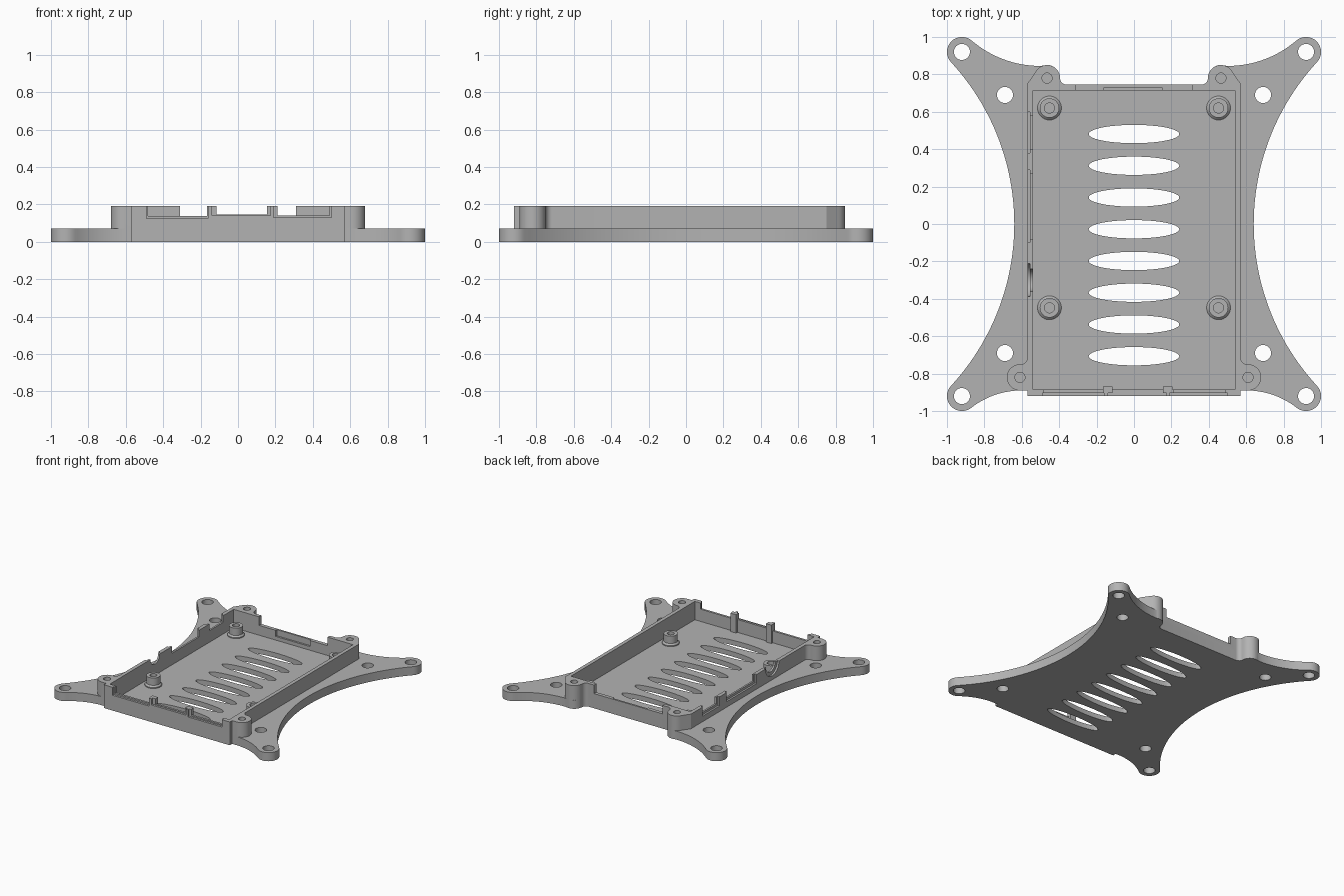
import bpy, bmesh
from math import cos, sin, radians, degrees, atan2, hypot, pi

if "Cube" in bpy.data.objects:
    bpy.data.objects.remove(bpy.data.objects["Cube"], do_unlink=True)

grey = bpy.data.materials.new("plain grey")
grey.use_nodes = True
grey.diffuse_color = (0.45, 0.45, 0.45, 1)
grey.node_tree.nodes["Principled BSDF"].inputs["Base Color"].default_value = grey.diffuse_color

PLATE, TOP, FLOOR = 0.07, 0.19, 0.04


def arc(cx, cy, rx, a0, a1, n=16, ry=None):
    ry = rx if ry is None else ry
    angles = [radians(a0 + (a1 - a0) * i / n) for i in range(n + 1)]
    return [(cx + rx * cos(a), cy + ry * sin(a)) for a in angles]


def circle(cx, cy, rx, n=32, ry=None):
    return arc(cx, cy, rx, 0, 360, n, ry)[:-1]


def mirrored(half):
    return half + [(-x, y) for x, y in reversed(half)]


def finish(bm, name):
    bmesh.ops.recalc_face_normals(bm, faces=bm.faces)
    mesh = bpy.data.meshes.new(name)
    bm.to_mesh(mesh)
    bm.free()
    mesh.materials.append(grey)
    ob = bpy.data.objects.new(name, mesh)
    bpy.context.collection.objects.link(ob)
    return ob


def prism(name, pts, lo, hi, axis="z"):
    """Extrude a closed outline along z, or along x with the outline in y and z."""
    bm = bmesh.new()
    place = (lambda u, v: (u, v, lo)) if axis == "z" else (lambda u, v: (lo, u, v))
    face = bm.faces.new([bm.verts.new(place(u, v)) for u, v in pts])
    grown = bmesh.ops.extrude_face_region(bm, geom=[face])["geom"]
    step = (0, 0, hi - lo) if axis == "z" else (hi - lo, 0, 0)
    bmesh.ops.translate(bm, vec=step, verts=[v for v in grown if isinstance(v, bmesh.types.BMVert)])
    return finish(bm, name)


def box(name, x0, x1, y0, y1, z0, z1=0.3):
    return prism(name, [(x0, y0), (x1, y0), (x1, y1), (x0, y1)], z0, z1)


def combine(target, other, operation="DIFFERENCE"):
    mod = target.modifiers.new("cut", "BOOLEAN")
    mod.operation, mod.solver, mod.object = operation, "EXACT", other
    bpy.context.view_layer.objects.active = target
    bpy.ops.object.modifier_apply(modifier=mod.name)
    bpy.data.objects.remove(other, do_unlink=True)


def smooth(ob):
    bpy.ops.object.select_all(action="DESELECT")
    ob.select_set(True)
    bpy.context.view_layer.objects.active = ob
    bpy.ops.object.shade_smooth_by_angle(angle=radians(30))


# Rounded lid-screw lug at the back, shared by both outlines
def back_lug(start):
    return arc(0.465, 0.78, 0.07, start, 180) + arc(0.36, 0.78, 0.035, 0, -90, 8)[1:]


# Base plate outline: rounded arms joined by concave sweeps
C, R = 0.92, 0.08
front_c, side_c, back_c = (0.6, -1.33), (1.916, 0), (0.5, 1.411)


def heading(a, b):
    return degrees(atan2(b[1] - a[1], b[0] - a[0]))


def reach(a, b):
    return hypot(b[0] - a[0], b[1] - a[1]) - R


lower, upper = (C, -C), (C, C)
side_angle = heading(upper, side_c) + 180
half = [(0.57, -0.92), (0.57, -0.89)]
half += arc(*front_c, reach(front_c, lower), 90, heading(front_c, lower))
half += arc(*lower, R, heading(lower, front_c), heading(lower, side_c))[1:]
half += arc(*side_c, reach(side_c, upper), 360 - side_angle, side_angle, 48)[1:]
half += arc(*upper, R, heading(upper, side_c), heading(upper, back_c))[1:]
half += arc(*back_c, reach(back_c, upper), heading(back_c, upper), -90)[1:]
half += back_lug(90)
body = prism("mount_tray", mirrored(half), 0, PLATE)

# Tray block with four screw lugs
half = [(0.57, -0.92), (0.57, -0.89)]
half += arc(0.61, -0.82, 0.07, -90, 90)
half += arc(0.605, -0.715, 0.035, -90, -180, 8)
half += [(0.57, 0.75)] + back_lug(30)
combine(body, prism("tray_block", mirrored(half), 0, TOP), "UNION")

# Hollow the tray
combine(body, box("pocket", -0.54, 0.54, -0.885, 0.715, FLOOR))

# Mounting holes and blind lug holes
for s in (-1, 1):
    for t in (-1, 1):
        for d in (0.69, C):
            combine(body, prism("hole", circle(s * d, t * d, 0.043), -0.1, 0.3))
    for x, y in ((0.61, -0.82), (0.465, 0.78)):
        combine(body, prism("lug_hole", circle(s * x, y, 0.027, 24), FLOOR, 0.3))

# Elliptical vents
for i in range(8):
    combine(body, prism("vent", circle(0, 0.481 - 0.1697 * i, 0.242, 48, 0.049), -0.1, 0.3))

# Front port openings: a through cut and a wider outer recess each
for x0, x1, z, r0, r1, rz in ((-0.48, -0.165, 0.137, -0.49, -0.16, 0.125),
                              (-0.115, 0.155, 0.145, -0.14, 0.175, 0.14),
                              (0.21, 0.49, 0.14, 0.19, 0.5, 0.13)):
    combine(body, box("port", x0, x1, -1, -0.8, z))
    combine(body, box("recess", r0, r1, -1, -0.903, rz))

# Back opening with card slot
combine(body, box("back_opening", -0.31, 0.31, 0.65, 0.8, 0.12))
combine(body, box("card_slot", -0.16, 0.15, 0.65, 0.73, 0.07))

# Right side ports
for y0, y1 in ((0.4, 0.58), (-0.08, 0.27)):
    combine(body, box("side_port", -0.7, -0.5, y0, y1, 0.135))
    combine(body, box("side_recess", -0.7, -0.555, y0 - 0.02, y1 + 0.02, 0.115))
combine(body, prism("jack_port", circle(-0.3, TOP, 0.06), -0.7, -0.5, "x"))
combine(body, prism("jack_recess", circle(-0.3, TOP, 0.088), -0.7, -0.555, "x"))
smooth(body)

# Posts between the front ports
for i, x in enumerate((-0.14, 0.18)):
    box(f"front_post_{i + 1}", x - 0.025, x + 0.025, -0.9, -0.868, FLOOR - 0.005, TOP)

# Board standoffs: lathed with a flared foot and blind hole
for i, (x, y) in enumerate(((-0.452, 0.62), (0.452, 0.62), (-0.452, -0.448), (0.452, -0.448))):
    bm = bmesh.new()
    profile = [(0, 0.05), (0.027, 0.05), (0.027, 0.12), (0.052, 0.12),
               (0.052, 0.06), (0.064, 0.048), (0.064, 0.036), (0, 0.036)]
    vs = [bm.verts.new((r, 0, z)) for r, z in profile]
    es = [bm.edges.new(pair) for pair in zip(vs, vs[1:])]
    bmesh.ops.spin(bm, geom=vs + es, cent=(0, 0, 0), axis=(0, 0, 1), angle=2 * pi, steps=32)
    bmesh.ops.remove_doubles(bm, verts=bm.verts, dist=0.0001)
    post = finish(bm, f"standoff_{i + 1}")
    post.location = (x, y, 0)
    smooth(post)
